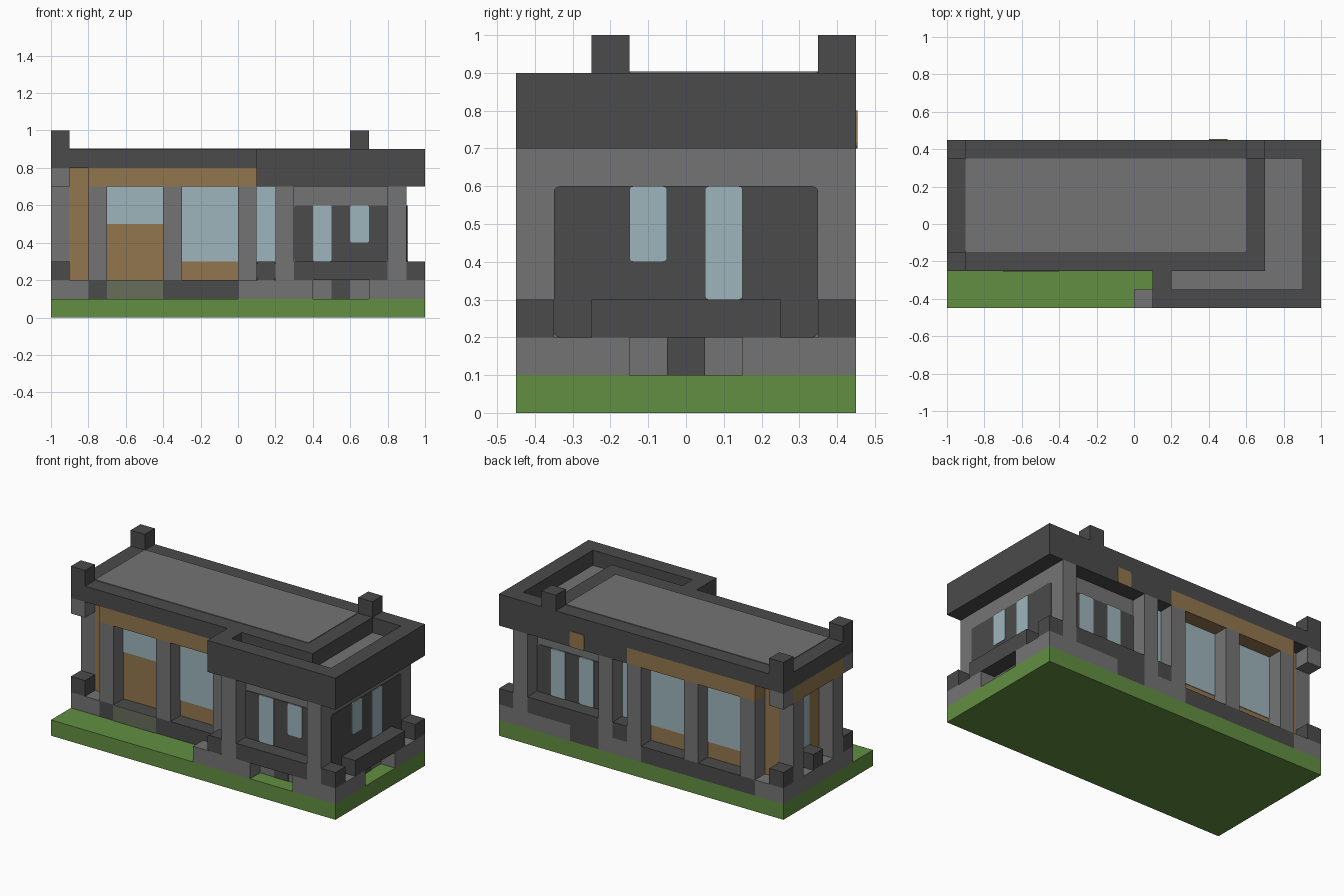
import bpy
import bmesh
from mathutils import Vector

if "Cube" in bpy.data.objects:
    bpy.data.objects.remove(bpy.data.objects["Cube"], do_unlink=True)

UNIT = 0.1                       # one grid cell
ORIGIN = Vector((-1, -0.45, 0))  # front right ground corner of the grid


def material(name, *rgb):
    mat = bpy.data.materials.new(name)
    mat.use_nodes = True
    mat.diffuse_color = (*rgb, 1)
    shader = next(n for n in mat.node_tree.nodes if n.type == "BSDF_PRINCIPLED")
    shader.inputs["Base Color"].default_value = (*rgb, 1)
    return mat


GRASS = material("grass green", .122, .275, .053)
STONE = material("stone grey", .175, .175, .175)
DARK = material("charcoal", .07, .07, .07)
GLASS = material("pale glass", .337, .462, .503)
WOOD = material("wood brown", .287, .181, .076)
MOSS = material("mossy grey", .136, .153, .102)


def block(name, mat, x, y, z, axis=None, radius=0):
    """Box spanning grid ranges; edges along axis can be rounded."""
    spans = (x, y, z)
    bm = bmesh.new()
    bmesh.ops.create_cube(bm, size=1)
    for v in bm.verts:
        v.co = Vector([s[0] if c < 0 else s[1] for c, s in zip(v.co, spans)])
    if radius:
        edges = [e for e in bm.edges
                 if abs(e.verts[0].co[axis] - e.verts[1].co[axis]) > 1e-4]
        bmesh.ops.bevel(bm, geom=edges, offset=radius, segments=3,
                        profile=0.5, affect="EDGES")
    for v in bm.verts:
        v.co = v.co * UNIT + ORIGIN
    bmesh.ops.recalc_face_normals(bm, faces=bm.faces)
    mesh = bpy.data.meshes.new(name)
    bm.to_mesh(mesh)
    bm.free()
    mesh.materials.append(mat)
    obj = bpy.data.objects.new(name, mesh)
    bpy.context.collection.objects.link(obj)
    return obj


def panel(name, mat, axis, at, u, v, side, layer=1, radius=0):
    """Thin plate on the surface at a grid plane, facing the given side."""
    spans = [u, v]
    spans.insert(axis, tuple(sorted((at, at + side * layer * .04))))
    return block(name, mat, *spans, axis=axis, radius=radius)


FULL_X, FULL_Y = (0, 20), (0, 9)
PLINTH, SILL, PIER, LINTEL, EAVE, POST = (1, 2), (2, 3), (2, 7), (7, 8), (8, 9), (9, 10)
FRONT_Y, BACK_Y = (2, 3), (8, 9)

block("lawn", GRASS, FULL_X, FULL_Y, (0, 1))

# Main wing: plinth, wooden core, corner blocks
block("main_plinth", STONE, (0, 11), (3, 8), PLINTH)
for side, y in (("front", FRONT_Y), ("back", BACK_Y)):
    block(side + "_plinth_end", STONE, (0, 2), y, PLINTH)
    block(side + "_plinth", DARK, (2, 10), y, PLINTH)
    block(side + "_plinth_inner", STONE, (10, 11), y, PLINTH)
    block(side + "_lintel", WOOD, (2, 11), y, LINTEL)
    for x in (2, 6, 10):
        block(side + "_pier", STONE, (x, x + 1), y, PIER)
    block(side + "_corner_block", DARK, (0, 1), y, SILL)
    block(side + "_corner_bracket", STONE, (0, 1), y, LINTEL)
    block(side + "_corner_post", DARK, (0, 1), y, POST)
block("wood_core", WOOD, (1, 11), (3, 8), (2, 8))
panel("door_step", MOSS, 1, 2, (3, 6), PLINTH, -1)
panel("door_light", GLASS, 1, 3, (3, 6), (5, 7), -1)
panel("front_window", GLASS, 1, 3, (7, 10), (3, 7), -1)
for x in (3, 7):
    panel("back_window", GLASS, 1, 8, (x, x + 3), (3, 7), 1)

# Outer end of the main wing
for y in (4, 8):
    block("end_pier", STONE, (0, 1), (y - 1, y), PIER)
block("end_lintel", WOOD, (0, 1), (3, 8), LINTEL)
block("end_block", DARK, (0, 1), (5, 6), SILL)
panel("end_window", GLASS, 0, 1, (5, 7), (3, 7), -1)

# Narrow glazed link between the wings
block("link_core", DARK, (11, 12), (3, 8), PIER)
block("link_plinth", STONE, (11, 12), (1, 9), PLINTH)
block("link_block", DARK, (11, 12), (0, 1), SILL, axis=1, radius=.15)
block("link_back_sill", DARK, (11, 12), BACK_Y, SILL)
for y, side in ((3, -1), (8, 1)):
    panel("link_window", GLASS, 1, y, (11, 12), (3, 7), side)

# Bay wing: core, piers, sills
block("bay_core", STONE, (12, 19), (1, 8), (1, 7))
for side, y in (("front", (0, 1)), ("back", BACK_Y)):
    for x in (12, 18):
        block("bay_%s_pier" % side, STONE, (x, x + 1), y, (1, 7))
    block("bay_%s_sill" % side, DARK, (13, 18), y, SILL)
    block("bay_%s_corner_plinth" % side, STONE, (19, 20), y, PLINTH)
    block("bay_%s_corner_block" % side, DARK, (19, 20), y, SILL)
block("front_step", STONE, (10, 12), (0, 1), PLINTH)
for x in (13, 17):
    block("bay_front_plinth", STONE, (x, x + 1), (0, 1), PLINTH)
block("bay_back_plinth_dark", DARK, (13, 15), BACK_Y, PLINTH)
block("bay_back_plinth", STONE, (15, 18), BACK_Y, PLINTH)
for y in ((1, 3), (6, 8)):
    block("bay_side_plinth", STONE, (19, 20), y, PLINTH)
block("side_planter", DARK, (19, 20), (2, 7), SILL)

# Bay window panels
for y, side in ((1, -1), (8, 1)):
    panel("bay_window_wall", DARK, 1, y, (13, 18), (3, 6), side, radius=.15)
    panel("bay_tall_window", GLASS, 1, y, (14, 15), (3, 6), side, 2, .1)
    low = 4 if side < 0 else 3
    panel("bay_short_window", GLASS, 1, y, (16, 17), (low, 6), side, 2, .1)
panel("bay_side_wall", DARK, 0, 19, (1, 8), (2, 6), 1, radius=.15)
panel("side_short_window", GLASS, 0, 19, (3, 4), (4, 6), 1, 2, .1)
panel("side_tall_window", GLASS, 0, 19, (5, 6), (3, 6), 1, 2, .1)
panel("front_alcove_panel", DARK, 1, 1, (15, 16), PLINTH, -1)
panel("side_alcove_panel", DARK, 0, 19, (4, 5), PLINTH, 1)

# Main roof
block("main_roof", DARK, (0, 17), (2, 9), EAVE)
panel("main_roof_deck", STONE, 2, 9, (1, 16), (3, 8), 1, radius=.12)
block("inner_post", DARK, (16, 17), BACK_Y, POST)

# Bay roof with sunken deck and raised rim
block("bay_roof", DARK, (11, 20), FULL_Y, LINTEL)
block("rim_front", DARK, (11, 20), (0, 1), EAVE)
block("rim_inner", DARK, (11, 12), (1, 2), EAVE)
block("rim_side", DARK, (19, 20), (1, 9), EAVE)
block("rim_back", DARK, (17, 19), BACK_Y, EAVE)
panel("bay_deck_front", STONE, 2, 8, (12, 19), (1, 2), 1)
panel("bay_deck_side", STONE, 2, 8, (17, 19), (2, 8), 1)
panel("back_roof_plaque", WOOD, 1, 9, (14, 15), LINTEL, 1, radius=.15)
